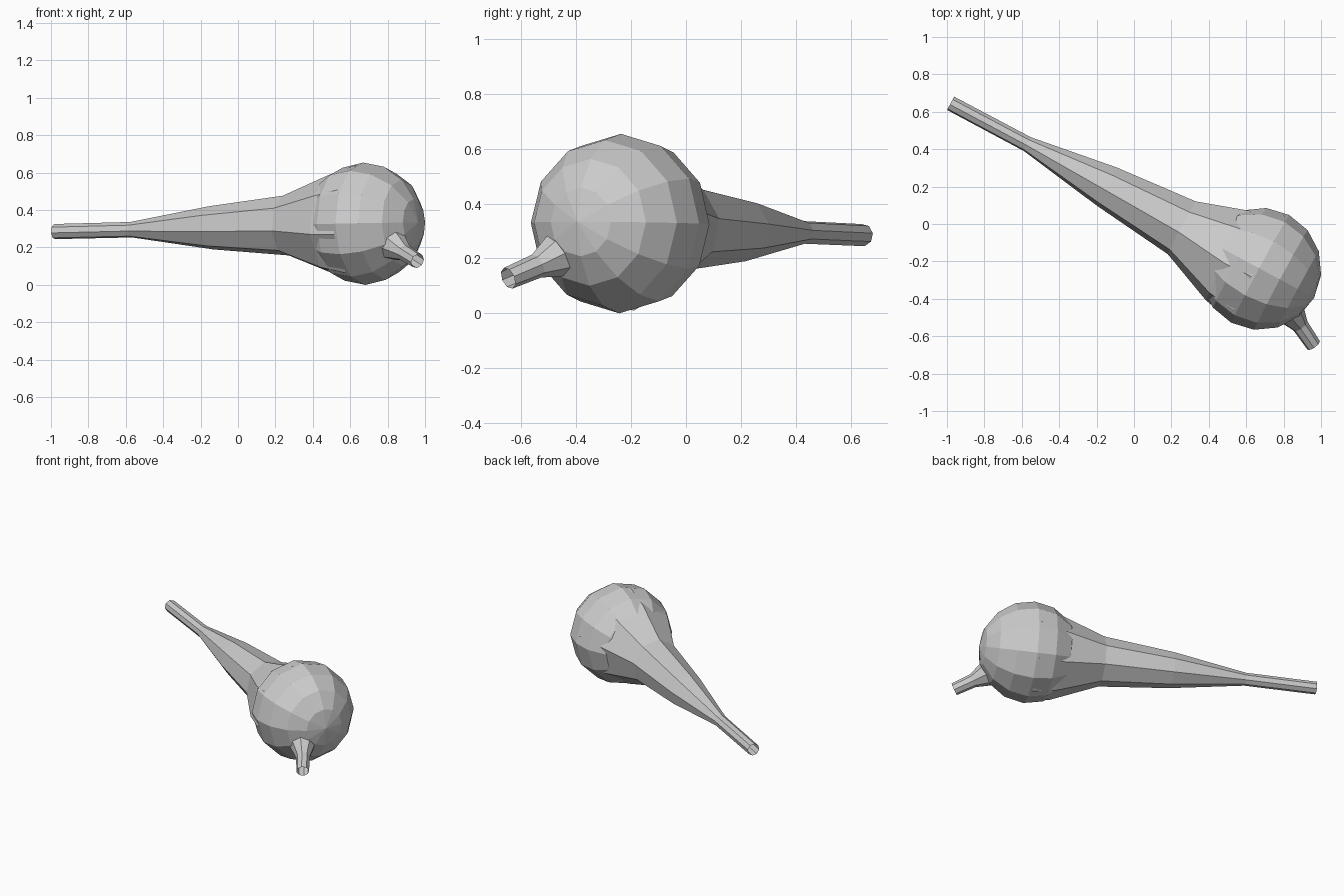
import bpy, bmesh, math
from mathutils import Vector, Matrix

if "Cube" in bpy.data.objects:
    bpy.data.objects.remove(bpy.data.objects["Cube"])


def make_object(name, bm):
    mesh = bpy.data.meshes.new(name)
    bm.to_mesh(mesh)
    bm.free()
    obj = bpy.data.objects.new(name, mesh)
    bpy.context.collection.objects.link(obj)
    return obj


def open_tube(name, stations, sides=8, start_deg=0):
    """Loft an open tube through (centre, radius) stations."""
    bm = bmesh.new()
    axis = (Vector(stations[-1][0]) - Vector(stations[0][0])).normalized()
    u = Vector((0, 0, 1)).cross(axis).normalized() * -1
    v = u.cross(axis).normalized()
    if v.z < 0:
        v = -v
    rings = []
    for centre, radius in stations:
        ring = []
        for i in range(sides):
            a = math.radians(start_deg) + math.tau * i / sides
            ring.append(bm.verts.new(Vector(centre) + radius * (u * math.cos(a) + v * math.sin(a))))
        rings.append(ring)
    for r0, r1 in zip(rings, rings[1:]):
        for i in range(sides):
            j = (i + 1) % sides
            face = bm.faces.new((r0[i], r0[j], r1[j], r1[i]))
            face.normal_update()
            mid = (face.calc_center_median() - Vector(stations[0][0]))
            if face.normal.dot(mid - axis * mid.dot(axis)) < 0:
                face.normal_flip()
    return make_object(name, bm)


# Round bulb, pole pointing along the handle axis
centre = Vector((0.675, -0.24, 0.327))
axis = Vector((0.88, -0.473, 0.02)).normalized()
side = Vector((0, 0, 1)).cross(axis).normalized()
up = axis.cross(side)
frame = Matrix((up, side, axis)).transposed()
if frame.determinant() < 0:
    frame = Matrix((up, -side, axis)).transposed()
bm = bmesh.new()
bmesh.ops.create_uvsphere(bm, u_segments=12, v_segments=8, radius=0.327,
                          matrix=Matrix.Translation(centre) @ frame.to_4x4())
make_object("bulb", bm)

# Long tapering handle whose flared end merges into the bulb
open_tube("handle", [
    ((-0.98, 0.645, 0.285), 0.041),
    ((-0.57, 0.427, 0.295), 0.042),
    ((-0.145, 0.2, 0.305), 0.117),
    ((0.255, -0.02, 0.317), 0.162),
    ((0.51, -0.17, 0.318), 0.273),
    ((0.66, -0.235, 0.325), 0.32),
], start_deg=-10)

# Short open spout with a flared root
open_tube("spout", [
    ((0.78, -0.40, 0.24), 0.12),
    ((0.83, -0.465, 0.215), 0.085),
    ((0.89, -0.545, 0.172), 0.045),
    ((0.96, -0.648, 0.128), 0.041),
], start_deg=-10)
